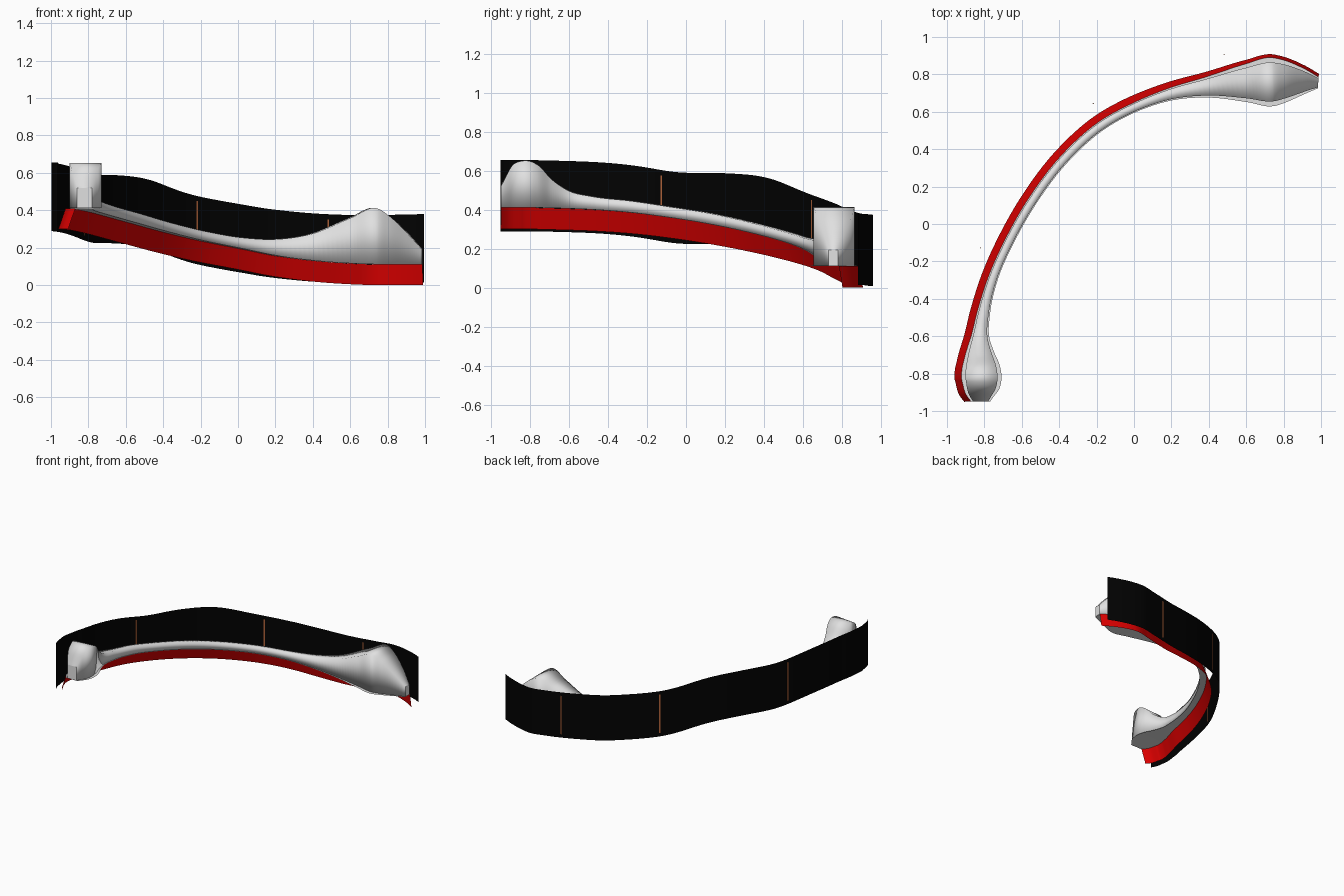
import bpy, bmesh, math
from mathutils import Vector

if "Cube" in bpy.data.objects:
    bpy.data.objects.remove(bpy.data.objects["Cube"])

def material(name, rgb):
    m = bpy.data.materials.new(name)
    m.diffuse_color = (*rgb, 1)
    m.use_nodes = True
    m.node_tree.nodes["Principled BSDF"].inputs["Base Color"].default_value = m.diffuse_color
    return m

GREY = material("light grey", (0.75, 0.75, 0.75))
RED = material("red", (0.72, 0.0, 0.0))
BLACK = material("black", (0.0005, 0.0005, 0.0005))
RUST = material("rust brown", (0.42, 0.12, 0.04))

# stations along the rail: centre x, centre y, half width, base z, body height
STATIONS = [
    (-.82, -.95, .05, .41, .11), (-.82, -.90, .085, .41, .20),
    (-.815, -.84, .105, .41, .24), (-.818, -.77, .102, .41, .222),
    (-.823, -.70, .08, .408, .155), (-.822, -.60, .048, .405, .092),
    (-.805, -.48, .035, .40, .068), (-.75, -.28, .026, .385, .06),
    (-.66, -.08, .025, .36, .055), (-.545, .12, .025, .328, .055),
    (-.37, .35, .025, .28, .052), (-.175, .525, .025, .233, .052),
    (.03, .635, .026, .192, .06), (.2, .695, .034, .157, .088),
    (.4, .732, .057, .13, .147), (.6, .753, .102, .115, .245),
    (.74, .76, .13, .11, .30), (.8, .762, .115, .11, .265),
    (.9, .761, .073, .11, .175), (.985, .755, .03, .11, .082)]

def smooth_samples(rows, steps):
    """Hermite interpolation of all columns, by chord length in plan."""
    t = [0.0]
    for a, b in zip(rows, rows[1:]):
        t.append(t[-1] + math.hypot(b[0] - a[0], b[1] - a[1]))
    last = len(rows) - 1
    def slope(i, c):
        def d(k):
            return (rows[k + 1][c] - rows[k][c]) / (t[k + 1] - t[k])
        if i == 0:
            return d(0)
        if i == last:
            return d(last - 1)
        u, v = t[i] - t[i - 1], t[i + 1] - t[i]
        return (d(i - 1) * v + d(i) * u) / (u + v)
    out = []
    for i in range(last):
        L = t[i + 1] - t[i]
        for s in range(steps + (i == last - 1)):
            k = s / steps
            h1 = 2 * k**3 - 3 * k**2 + 1
            h2, h3 = k**3 - 2 * k**2 + k, k**3 - k**2
            out.append([h1 * rows[i][c] + h2 * L * slope(i, c)
                        + (1 - h1) * rows[i + 1][c] + h3 * L * slope(i + 1, c)
                        for c in range(len(rows[0]))])
    return out

SAMPLES = smooth_samples(STATIONS, 8)

def outward(i):
    a, b = SAMPLES[max(i - 1, 0)], SAMPLES[min(i + 1, len(SAMPLES) - 1)]
    return Vector((a[1] - b[1], b[0] - a[0], 0)).normalized()

def sweep(name, mat, section, closed=False):
    """Join the (outward offset, z) points of section() along the rail."""
    bm = bmesh.new()
    rings = []
    for i, (x, y, hw, z, h) in enumerate(SAMPLES):
        n = outward(i)
        rings.append([bm.verts.new(Vector((x, y, pz)) + n * o)
                      for o, pz in section(x, hw, z, h)])
    count = len(rings[0])
    for a, b in zip(rings, rings[1:]):
        for j in range(count if closed else count - 1):
            k = (j + 1) % count
            bm.faces.new((a[j], b[j], b[k], a[k])).smooth = True
    if closed:
        bm.faces.new(rings[0])
        bm.faces.new(rings[-1][::-1])
    bmesh.ops.recalc_face_normals(bm, faces=bm.faces[:])
    return finish(name, mat, bm)

def finish(name, mat, bm):
    me = bpy.data.meshes.new(name)
    bm.to_mesh(me)
    bm.free()
    me.materials.append(mat)
    ob = bpy.data.objects.new(name, me)
    bpy.context.collection.objects.link(ob)
    return ob

# raised rail body with swollen ends, and the flat flange under it
def body_section(x, hw, z, h):
    w = hw * 0.8
    return [(w, z + .001), (w, z + h), (-w, z + h), (-w, z + .001)]

sweep("rail_body", GREY, body_section, closed=True)
sweep("rail_flange", GREY, lambda x, hw, z, h: [(hw, z), (-hw, z)])

# red skirt leaning outwards below the flange
def skirt_section(x, hw, z, h):
    lean = .038 - .02 * min(max(x / .7, 0), 1)
    return [(hw, z), (hw + lean, z - .11)]

sweep("red_skirt", RED, skirt_section)

# black outer wall, a thin sheet standing clear of the rail
def wall_section(x, hw, z, h):
    off = hw + .105 - .27 * hw
    top = (z + .245 + .025 * max(0, x)
           + .035 * math.exp(-((x + .4) / .16) ** 2)
           - .018 * math.exp(-((x + .68) / .08) ** 2))
    return [(off, top), (off, top - .365)]

sweep("outer_wall", BLACK, wall_section)

# narrow rust coloured seams on the wall
def wall_point(i):
    x, y, hw, z, h = SAMPLES[i]
    (o, top), (_, low) = wall_section(x, hw, z, h)
    return Vector((x, y, 0)) + outward(i) * o, top, low

for px, py in ((-.82, -.13), (-.22, .62), (.49, .91)):
    target = Vector((px, py, 0))
    i = min(range(len(SAMPLES)),
            key=lambda k: (wall_point(k)[0] - target).length)
    p, top, low = wall_point(i)
    n = outward(i)
    side = Vector((n.y, -n.x, 0))
    bm = bmesh.new()
    bmesh.ops.create_cube(bm, size=1)
    for v in bm.verts:
        c = v.co.copy()
        v.co = p + side * c.x * .009 + n * c.y * .003
        v.co.z = (top + low) / 2 + c.z * (top - low) * .85
    finish("wall_seam", RUST, bm)
